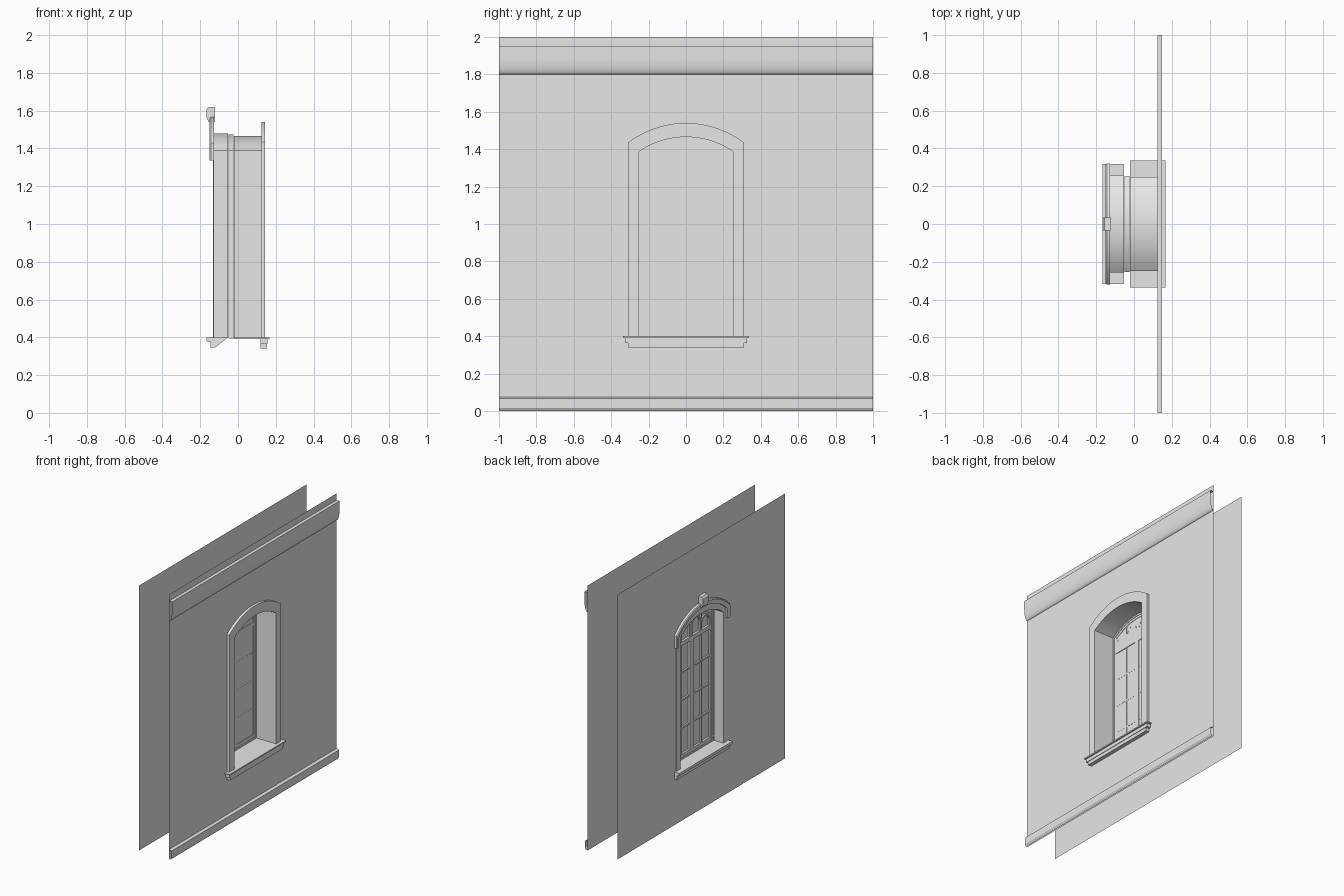
import bpy, bmesh, math

cube = bpy.data.objects.get("Cube")
if cube:
    bpy.data.objects.remove(cube, do_unlink=True)

grey = bpy.data.materials.new("plain_grey")
grey.use_nodes = True
grey.diffuse_color = (0.8, 0.8, 0.8, 1)
grey.node_tree.nodes["Principled BSDF"].inputs["Base Color"].default_value = (0.8, 0.8, 0.8, 1)

OUT, IN = -0.127, 0.124     # outer and inner wall planes
SILL = 0.4
parts = []


def finish(name, bm, facing=None, flip=False):
    """Turn a bmesh into an object; facing = wanted x sign of flat sheets."""
    bmesh.ops.recalc_face_normals(bm, faces=bm.faces)
    bm.normal_update()
    if facing:
        flip = sum(f.normal.x * f.calc_area() for f in bm.faces) * facing < 0
    if flip:
        bmesh.ops.reverse_faces(bm, faces=bm.faces)
    mesh = bpy.data.meshes.new(name)
    bm.to_mesh(mesh)
    bm.free()
    mesh.materials.append(grey)
    ob = bpy.data.objects.new(name, mesh)
    bpy.context.collection.objects.link(ob)
    parts.append(ob)
    return ob


def arch(half, spring, apex, base=SILL, mid=0.0, n=20):
    """Outline of a segmental arched opening as (y, z) points."""
    rise = apex - spring
    r = (half * half + rise * rise) / (2 * rise)
    a = math.asin(min(1, half / r))
    pts = [(mid + half, base)]
    for i in range(n + 1):
        t = a - 2 * a * i / n
        pts.append((mid + r * math.sin(t), apex - r + r * math.cos(t)))
    return pts + [(mid - half, base)]


def loft(name, loops, closed=False, flip=False):
    """Skin a row of (x, outline) loops; closed joins the last to the first."""
    bm = bmesh.new()
    rows = [[bm.verts.new((x, y, z)) for y, z in pts] for x, pts in loops]
    pairs = list(zip(rows, rows[1:]))
    if closed:
        pairs.append((rows[-1], rows[0]))
    for a, b in pairs:
        for i in range(len(a) - 1):
            bm.faces.new((a[i], a[i + 1], b[i + 1], b[i]))
    if closed:
        for end in (0, -1):
            bm.faces.new([r[end] for r in rows])
    return finish(name, bm, flip=flip)


def band(name, outer, inner, x0, x1):
    return loft(name, [(x0, outer), (x1, outer), (x1, inner), (x0, inner)], True)


def sweep(name, profile, half, solid=True, facing=None):
    """Run an (x, z) profile along y."""
    bm = bmesh.new()
    a, b = [[bm.verts.new((x, y, z)) for x, z in profile] for y in (-half, half)]
    n = len(profile)
    for i in range(n if solid else n - 1):
        j = (i + 1) % n
        bm.faces.new((a[i], a[j], b[j], b[i]))
    if solid:
        bm.faces.new(a)
        bm.faces.new(b)
    return finish(name, bm, facing)


def bar(name, x0, x1, y0, y1, z0, z1):
    bm = bmesh.new()
    bmesh.ops.create_cube(bm, size=1)
    for v in bm.verts:
        v.co = ((x0, x1)[v.co.x > 0], (y0, y1)[v.co.y > 0], (z0, z1)[v.co.z > 0])
    return finish(name, bm)


def wall(name, x, opening, facing):
    """Thin wall sheet with an arched hole, made as two mirrored halves."""
    bm = bmesh.new()
    half = [p for p in opening if p[0] > -1e-6]
    outline = [(0, 0), (1, 0), (1, 2), (0, 2)] + half[::-1] + [(0, SILL)]
    for s in (1, -1):
        bm.faces.new([bm.verts.new((x, s * y, z)) for y, z in outline])
    bmesh.ops.remove_doubles(bm, verts=bm.verts, dist=1e-5)
    return finish(name, bm, facing)


# Walls and the linings of the opening
in_open = arch(0.25, 1.388, 1.465)
out_open = arch(0.257, 1.39, 1.48)
wall("inner_wall", IN, in_open, 1)
wall("outer_wall", OUT, out_open, -1)
loft("inner_reveal", [(-0.021, in_open), (IN, in_open)], flip=True)
loft("outer_reveal", [(OUT, out_open), (-0.053, out_open)], flip=True)

# Mouldings along the inner wall
crown = [(IN, 1.95), (IN + 0.025, 1.95), (IN + 0.025, 1.89)]
crown += [(IN + 0.025 * math.cos(t * math.pi / 16), 1.89 - 0.09 * math.sin(t * math.pi / 16))
          for t in range(1, 9)]
sweep("crown_moulding", crown, 1, False, 1)
sweep("baseboard", [(IN, 0.075), (IN + 0.02, 0.068), (IN + 0.02, 0.016),
                    (IN + 0.01, 0.0)], 1, False, 1)

# Casings around the opening
casing = arch(0.31, 1.435, 1.54)
band("inner_casing", casing, in_open, IN, IN + 0.02)
band("outer_casing", arch(0.3, 1.42, 1.535), out_open, OUT - 0.005, OUT)

# Hood moulding with a raised lip, and keystone
hood_out = arch(0.32, 1.43, 1.567, 1.335)
hood_mid = arch(0.314, 1.425, 1.56, 1.335)
hood_in = arch(0.288, 1.41, 1.528, 1.335)
loft("hood_moulding", [(OUT, hood_out), (-0.144, hood_out), (-0.15, hood_mid),
                       (-0.143, hood_in), (OUT, hood_in)], True)
sweep("keystone", [(-0.122, 1.62), (-0.155, 1.62), (-0.165, 1.61), (-0.167, 1.6),
                   (-0.167, 1.565), (-0.155, 1.54), (-0.122, 1.54)], 0.035)

# Sills
bar("inner_sill_board", -0.021, 0.167, -0.337, 0.337, 0.391, SILL)
bar("inner_sill_upper", 0.118, 0.157, -0.326, 0.326, 0.365, 0.391)
bar("inner_sill_lower", 0.118, 0.153, -0.31, 0.31, 0.34, 0.365)
sweep("outer_sill", [(-0.053, SILL), (-0.166, SILL), (-0.166, 0.38), (-0.146, 0.374),
                     (-0.146, 0.345), (-0.122, 0.345)], 0.318)

# Window frame, sash and glass
frame_in = arch(0.241, 1.383, 1.455, 0.41)
sash_in = arch(0.222, 1.372, 1.438, 0.435)
band("window_frame", arch(0.255, 1.39, 1.475, 0.395), frame_in, -0.05, -0.024)
band("window_sash", frame_in, sash_in, -0.046, -0.028)
bar("frame_bottom", -0.05, -0.024, -0.25, 0.25, 0.395, 0.41)
bar("sash_bottom", -0.046, -0.028, -0.241, 0.241, 0.41, 0.435)
bm = bmesh.new()
bm.faces.new([bm.verts.new((-0.031, y, z)) for y, z in frame_in])
finish("glass", bm, 1)

# Transom, centre stile and glazing bars
bar("transom", -0.048, -0.026, -0.235, 0.235, 1.255, 1.285)
bar("centre_stile", -0.048, -0.026, -0.018, 0.018, 0.42, 1.26)
bar("upper_centre_bar", -0.044, -0.03, -0.006, 0.006, 1.28, 1.445)
for side in (-1, 1):
    y = side * 0.12
    bar("vertical_glazing_bar", -0.044, -0.03, y - 0.006, y + 0.006, 0.42, 1.43)
    for mid, top in ((0.062, 1.41), (0.172, 1.38)):
        m = side * mid
        band("tracery_arch", arch(0.052, top - 0.05, top, 1.28, m, 10),
             arch(0.043, top - 0.05, top - 0.01, 1.28, m, 10), -0.042, -0.03)
for row in range(1, 4):
    z = 0.42 + row * 0.21
    bar("horizontal_glazing_bar", -0.043, -0.03, -0.23, 0.23, z - 0.006, z + 0.006)

# Smooth the curves, keep the corners sharp
bpy.ops.object.select_all(action='DESELECT')
for ob in parts:
    ob.select_set(True)
bpy.context.view_layer.objects.active = parts[0]
bpy.ops.object.shade_smooth_by_angle(angle=math.radians(30))
